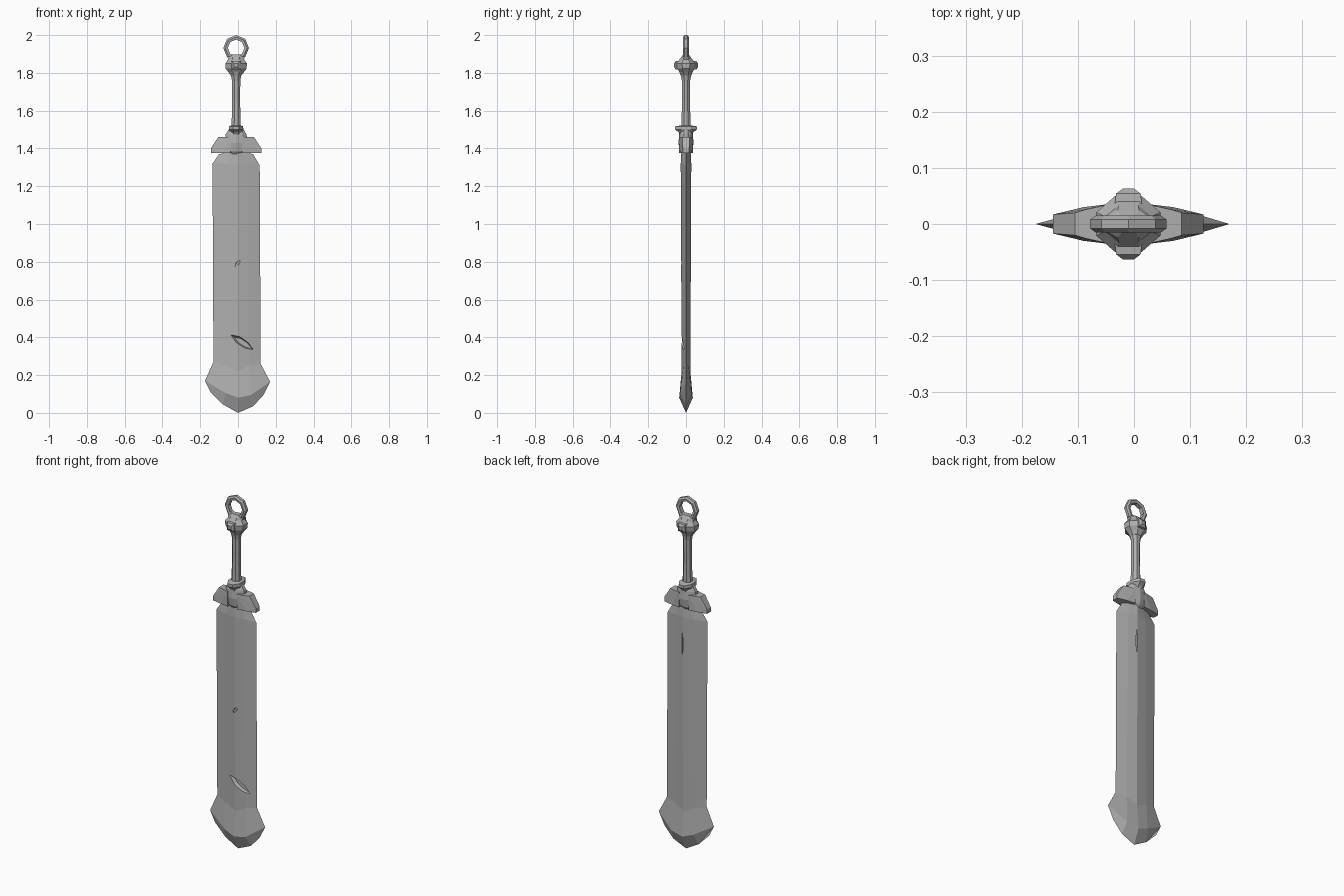
import bpy, bmesh, math
from mathutils import Vector

cube = bpy.data.objects.get("Cube")
if cube:
    bpy.data.objects.remove(cube, do_unlink=True)

steel = bpy.data.materials.new("worn_steel_grey")
steel.use_nodes = True
GREY = (0.43, 0.43, 0.43, 1)
steel.diffuse_color = GREY
steel.node_tree.nodes["Principled BSDF"].inputs["Base Color"].default_value = GREY
HX = -0.01  # centre line of the hilt


def finish(name, bm):
    bmesh.ops.recalc_face_normals(bm, faces=bm.faces[:])
    mesh = bpy.data.meshes.new(name)
    bm.to_mesh(mesh)
    bm.free()
    mesh.materials.append(steel)
    ob = bpy.data.objects.new(name, mesh)
    bpy.context.collection.objects.link(ob)
    return ob


def hull(name, points):
    bm = bmesh.new()
    for p in points:
        bm.verts.new(p)
    res = bmesh.ops.convex_hull(bm, input=bm.verts[:])
    junk = {g for g in res["geom_interior"] + res["geom_unused"]
            if isinstance(g, bmesh.types.BMVert)}
    bmesh.ops.delete(bm, geom=list(junk), context="VERTS")
    return finish(name, bm)


def lathe(name, profile, sides):
    """Stacked rings given as (x radius, y radius, z)."""
    bm = bmesh.new()
    rings = []
    for rx, ry, z in profile:
        angles = [math.tau * (i + 0.5) / sides for i in range(sides)]
        rings.append([bm.verts.new((HX + rx * math.cos(a), ry * math.sin(a), z))
                      for a in angles])
    for a, b in zip(rings, rings[1:]):
        for i in range(sides):
            j = (i + 1) % sides
            bm.faces.new((a[i], a[j], b[j], b[i]))
    bm.faces.new(rings[0])
    bm.faces.new(rings[-1])
    return finish(name, bm)


# Blade: rows of (x, depth, z) from left edge to right edge, mirrored front to back
rows = [
    [(-.10, 0, 1.37), (-.05, .014, 1.38), (0, .024, 1.39), (.04, .014, 1.38), (.08, 0, 1.37)],
    [(-.135, 0, 1.32), (-.06, .017, 1.32), (0, .028, 1.32), (.05, .017, 1.32), (.115, 0, 1.31)],
    [(-.13, 0, .27), (-.07, .014, .25), (0, .023, .22), (.06, .014, .25), (.12, 0, .26)],
    [(-.175, 0, .17), (-.065, .03, .105), (0, .036, .08), (.07, .03, .095), (.17, 0, .165)],
    [(-.145, 0, .11), (-.08, 0, .045), (0, 0, 0), (.08, 0, .035), (.135, 0, .095)],
]
bm = bmesh.new()
for side in (-1, 1):
    grid = [[bm.verts.new((x, side * y, z)) for x, y, z in row] for row in rows]
    for a, b in zip(grid, grid[1:]):
        for i in range(4):
            bm.faces.new((a[i], a[i + 1], b[i + 1], b[i]))
    # half of the flat top end
    ends = [bm.verts.new((x, 0, z)) for x, y, z in rows[0]]
    for i in range(4):
        bm.faces.new((grid[0][i], grid[0][i + 1], ends[i + 1], ends[i]))
bmesh.ops.remove_doubles(bm, verts=bm.verts[:], dist=1e-5)
bmesh.ops.dissolve_degenerate(bm, edges=bm.edges[:], dist=1e-5)
blade = finish("blade", bm)


# Battle scars: lens-shaped gouges cut into the blade
def gouge(start, end, half_width, side, floor):
    a, b = Vector((start[0], 0, start[1])), Vector((end[0], 0, end[1]))
    along = b - a
    across = Vector((-along.z, 0, along.x)).normalized() * half_width
    outline = [a, b] + [a + along * t + across * s for t in (.3, .65) for s in (-1, 1)]
    middle = (a + b) / 2
    pts = [p + Vector((0, side * .06, 0)) for p in outline]
    pts += [p + Vector((0, side * .02, 0)) for p in outline]
    pts += [middle + (p - middle) * .7 + Vector((0, side * floor, 0)) for p in outline]
    cutter = hull("gouge_cutter", pts)
    cutter.hide_render = True
    mod = blade.modifiers.new("gouge", "BOOLEAN")
    mod.operation, mod.solver, mod.object = "DIFFERENCE", "EXACT", cutter
    bpy.context.view_layer.objects.active = blade
    bpy.ops.object.modifier_apply(modifier=mod.name)
    bpy.data.objects.remove(cutter, do_unlink=True)


gouge((-.04, .415), (.095, .325), .018, -1, .004)
gouge((-.015, .775), (.012, .81), .008, -1, .018)
gouge((.004, 1.10), (.004, 1.24), .004, 1, .012)

# Guard: two tapering wings around a faceted hub
for name, s, tip in (("guard_wing_right", -1, .134), ("guard_wing_left", 1, .134)):
    pts = []
    for x, y, z in ((tip, .017, 1.375), (tip, .017, 1.40), (.095, .02, 1.46),
                    (.075, .026, 1.46), (.08, .03, 1.375), (.03, .036, 1.375),
                    (.03, .036, 1.46)):
        pts += [(HX + s * x, y, z), (HX + s * x, -y, z)]
    hull(name, pts)
lathe("guard_hub", [(.012, .012, 1.355), (.05, .034, 1.385), (.065, .04, 1.43),
                    (.058, .036, 1.475), (.038, .028, 1.505)], 10)

# Collar flaring to the front and back
lathe("collar", [(.015, .03, 1.455), (.034, .042, 1.485), (.042, .062, 1.50),
                 (.04, .062, 1.517), (.026, .028, 1.522)], 8)

# Grip and pommel
lathe("grip", [(.027, .027, 1.50), (.025, .025, 1.56), (.023, .023, 1.65),
               (.024, .024, 1.76), (.032, .032, 1.80)], 8)
lathe("pommel", [(.03, .03, 1.785), (.045, .038, 1.805), (.06, .05, 1.822),
                 (.062, .054, 1.85), (.045, .036, 1.872), (.05, .026, 1.885),
                 (.03, .016, 1.897)], 8)
for name, d in (("stud_front", -1), ("stud_back", 1)):
    hull(name, [(HX + x * w, d * y, 1.84 + z * w) for x in (-1, 1) for z in (-1, 1)
                for y, w in ((.035, .024), (.054, .022), (.063, .01))])

# Hanging ring: eight-sided, with a bevelled square section
bm = bmesh.new()
section = [(.068, -.008), (.068, .008), (.058, .015), (.044, .012), (.044, -.012), (.058, -.015)]
loops = []
for i in range(8):
    a = math.tau * i / 8
    loops.append([bm.verts.new((HX + r * math.sin(a), y, 1.932 + r * math.cos(a)))
                  for r, y in section])
for i in range(8):
    a, b = loops[i], loops[(i + 1) % 8]
    for k in range(6):
        n = (k + 1) % 6
        bm.faces.new((a[k], a[n], b[n], b[k]))
finish("pommel_ring", bm)
